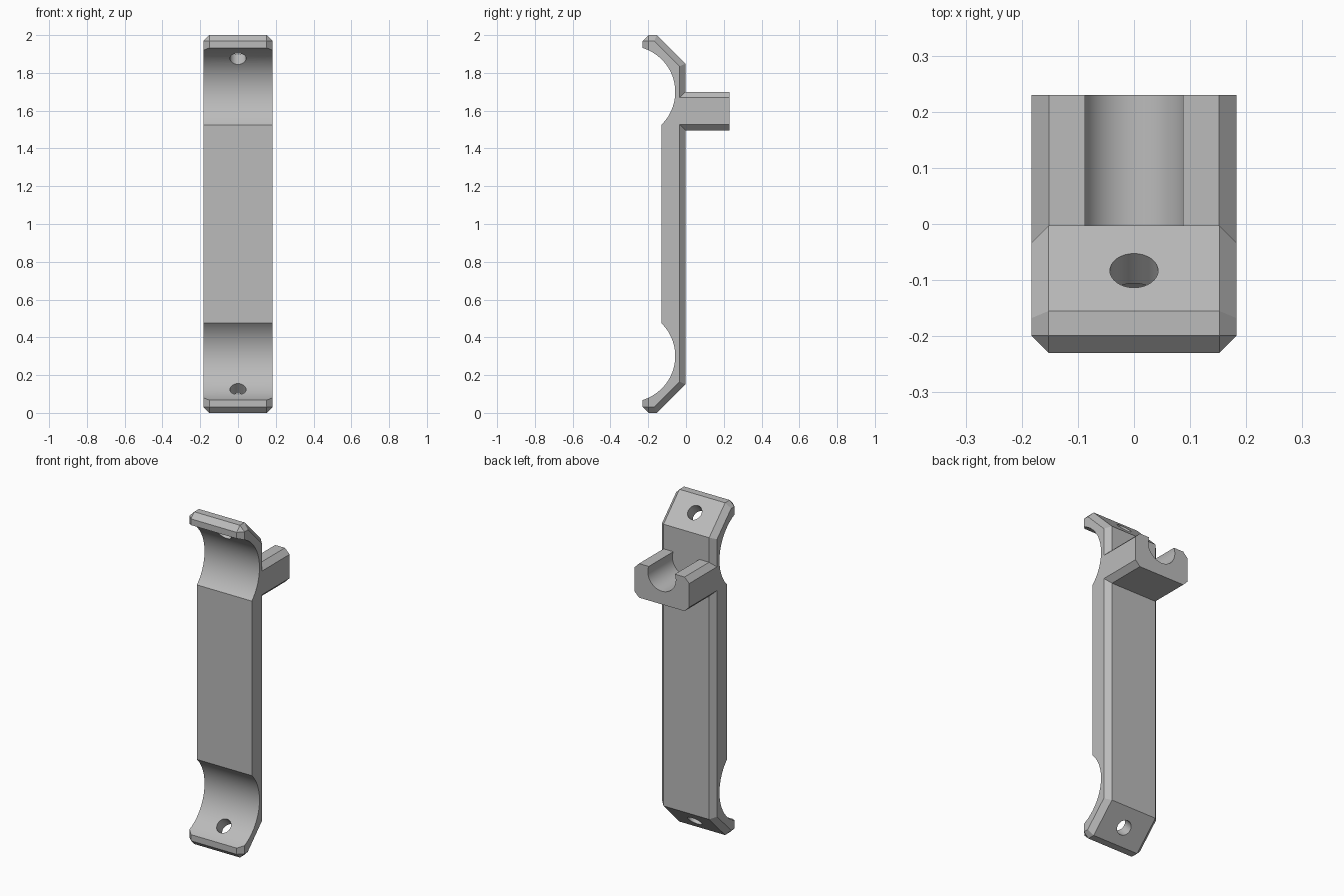
import bpy, bmesh, math
from mathutils import Vector

HALF_W, CH = 0.183, 0.031      # half width, chamfer
BACK = -0.003                  # back face of the strap

cube = bpy.data.objects.get("Cube")
if cube:
    bpy.data.objects.remove(cube, do_unlink=True)

grey = bpy.data.materials.new("plain grey")
grey.use_nodes = True
colour = (0.5, 0.5, 0.5, 1)
grey.diffuse_color = colour
grey.node_tree.nodes["Principled BSDF"].inputs["Base Color"].default_value = colour


def loft(name, rings):
    """Closed solid through rings with equal point counts."""
    bm = bmesh.new()
    loops = [[bm.verts.new(p) for p in ring] for ring in rings]
    n = len(loops[0])
    for a, b in zip(loops, loops[1:]):
        for i in range(n):
            j = (i + 1) % n
            bm.faces.new((a[i], a[j], b[j], b[i]))
    bm.faces.new(loops[0][::-1])
    bm.faces.new(loops[-1])
    bmesh.ops.remove_doubles(bm, verts=bm.verts, dist=1e-5)
    bmesh.ops.recalc_face_normals(bm, faces=bm.faces)
    mesh = bpy.data.meshes.new(name)
    bm.to_mesh(mesh)
    bm.free()
    mesh.materials.append(grey)
    obj = bpy.data.objects.new(name, mesh)
    bpy.context.collection.objects.link(obj)
    return obj


def combine(target, other, operation):
    """Apply a boolean and discard the second solid."""
    mod = target.modifiers.new(operation.lower(), 'BOOLEAN')
    mod.operation, mod.solver, mod.object = operation, 'EXACT', other
    bpy.ops.object.select_all(action='DESELECT')
    bpy.context.view_layer.objects.active = target
    target.select_set(True)
    bpy.ops.object.modifier_apply(modifier=mod.name)
    bpy.data.objects.remove(other, do_unlink=True)


def mirrored(half):
    """Complete an upper (y, z) profile by reflecting it about z = 1."""
    return half + [(y, 2 - z) for y, z in reversed(half)]


def across(x, profile):
    return [Vector((x, y, z)) for y, z in profile]


# Strap: outer outline with chamfered rims
k = CH * math.tan(math.pi / 8)
outer = mirrored([(-0.23, 2 - CH), (-0.23 + CH, 2), (-0.155, 2), (BACK, 1.848)])
inner = mirrored([(-0.23 + CH, 2 - CH)] * 2
                 + [(-0.155 - k, 2 - CH), (BACK - CH, 1.848 - k)])
strap = loft("strap_clip", [across(-HALF_W, inner), across(CH - HALF_W, outer),
                            across(HALF_W - CH, outer), across(HALF_W, inner)])

# Front recess: flat middle with a round cradle at each end
CY, CZ, R = -0.30, 1.699, 0.243
end = -math.acos((-0.13 - CY) / R)
arc = [(-0.5, CZ + R)]
for i in range(41):
    a = math.pi / 2 + (end - math.pi / 2) * i / 40
    arc.append((CY + R * math.cos(a), CZ + R * math.sin(a)))
recess = mirrored(arc)
combine(strap, loft("recess_cutter", [across(-0.4, recess), across(0.4, recess)]),
        'DIFFERENCE')

# Screw holes through the sloping ends
for side in (1, -1):
    axis = Vector((0, 1, side)).normalized()
    up = Vector((0, -side, 1)).normalized()
    centre = Vector((0, -0.107, 1 + side * 0.904))
    rings = []
    for d in (-0.1, 0.1):
        rings.append([centre + axis * d
                      + Vector((1, 0, 0)) * 0.043 * math.cos(t * math.pi / 16)
                      + up * 0.043 * math.sin(t * math.pi / 16) for t in range(32)])
    combine(strap, loft("hole_cutter", rings), 'DIFFERENCE')

# Rear bracket: chamfered block with an open round channel
LOW, TOP, w = 1.495, 1.70, HALF_W - 0.0004
section = [(w - CH, TOP), (w, TOP - CH), (w, LOW + CH), (w - CH, LOW)]
section += [(-x, z) for x, z in reversed(section)]
r, cz = 0.093, 1.667
a0 = math.asin((TOP - cz) / r)
start, stop = math.pi - a0, 2 * math.pi + a0
for i in range(37):
    a = start + (stop - start) * i / 36
    section.append((r * math.cos(a), cz + r * math.sin(a)))
bracket = loft("bracket", [[Vector((x, y, z)) for x, z in section]
                           for y in (-0.045, 0.23)])
combine(strap, bracket, 'UNION')

bpy.ops.object.shade_smooth_by_angle(angle=math.radians(20))
